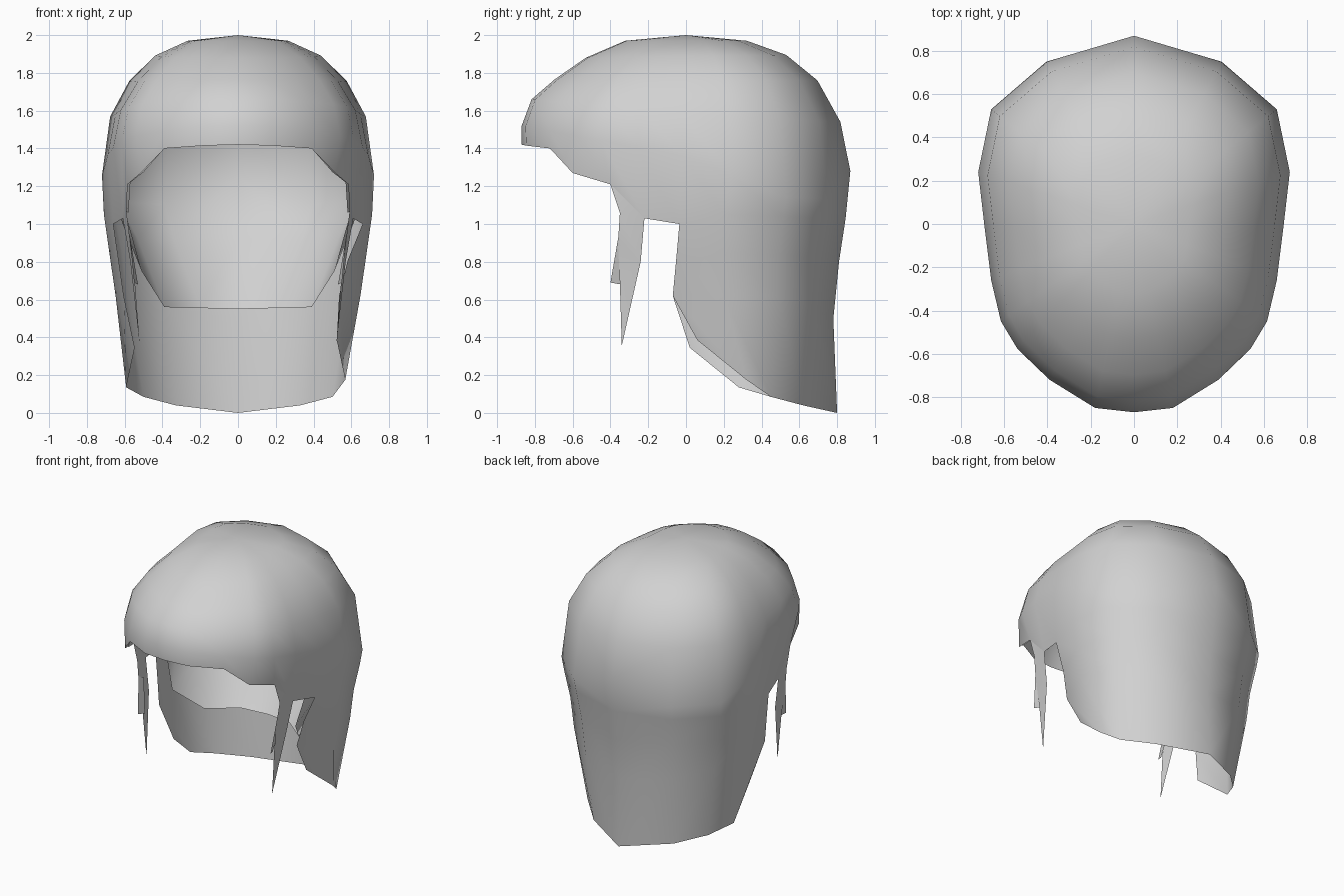
import bpy
import math

if "Cube" in bpy.data.objects:
    bpy.data.objects.remove(bpy.data.objects["Cube"])

gray = bpy.data.materials.new("warm_gray_hair")
gray.diffuse_color = (0.64, 0.64, 0.64, 1)
gray.use_nodes = True
gray.node_tree.nodes["Principled BSDF"].inputs["Base Color"].default_value = gray.diffuse_color


def build(name, verts, faces, angle=60):
    """Make a mesh of the right half and mirror it over x = 0."""
    mesh = bpy.data.meshes.new(name)
    mesh.from_pydata(verts, [], faces)
    mesh.materials.append(gray)
    obj = bpy.data.objects.new(name, mesh)
    bpy.context.collection.objects.link(obj)
    bpy.ops.object.select_all(action='DESELECT')
    obj.select_set(True)
    bpy.context.view_layer.objects.active = obj
    mod = obj.modifiers.new("mirror", 'MIRROR')
    mod.merge_threshold = 0.002
    bpy.ops.object.modifier_apply(modifier=mod.name)
    bpy.ops.object.shade_smooth_by_angle(angle=math.radians(angle))
    return obj


def loft(name, columns, top, inward=False):
    """Join neighbouring columns of points, all fanning from one top point."""
    verts, start = [top], []
    for col in columns:
        start.append(len(verts))
        verts += col
    faces = []
    for i in range(len(columns) - 1):
        a, b = start[i], start[i + 1]
        faces.append((0, a, b))
        m, n = len(columns[i]), len(columns[i + 1])
        for k in range(min(m, n) - 1):
            faces.append((a + k, a + k + 1, b + k + 1, b + k))
    if inward:
        faces = [f[::-1] for f in faces]
    return build(name, verts, faces)


# Widest outline, front middle to back middle
outline = [(0, -.87), (.18, -.85), (.39, -.72), (.54, -.575), (.615, -.45), (.66, -.26),
           (.69, -.02), (.72, .24), (.66, .53), (.405, .75), (0, .87)]
rings = (.37, .61, .80, .94, 1.0)
z_front = (1.97, 1.88, 1.765, 1.66, 1.52)
z_side = (1.97, 1.89, 1.755, 1.58, 1.36)
z_back = (1.97, 1.895, 1.76, 1.54, 1.28)
sag = {7: .08, 8: .17, 9: .16}  # the widest ring dips at the back corners

# Points hanging below the widest ring for every outline column
lower = [
    [(0, -.87, 1.42)],
    [(.18, -.845, 1.415)],
    [(.39, -.72, 1.40)],
    [(.515, -.60, 1.27)],
    [(.585, -.40, 1.21)],
    [(.61, -.22, 1.03)],
    [(.66, -.035, 1.0), (.632, -.052, .81), (.605, -.07, .62), (.535, .04, .365)],
    [(.71, .2, 1.05), (.68, .2, .84), (.648, .2, .62), (.58, .30, .155)],
    [(.65, .515, 1.04), (.612, .495, .84), (.585, .49, .62), (.50, .45, .085)],
    [(.395, .735, 1.03), (.375, .70, .82), (.36, .675, .55), (.33, .62, .04)],
    [(0, .845, 1.03), (0, .81, .8), (0, .78, .5), (0, .80, 0)],
]


def dome(i, sx=1.0, front=1.0, back=1.0, drop=0.0):
    x, y = outline[i]
    t = abs(y) / .87
    sy = front if y < 0 else back
    pts = [(x * f * sx, y * f * sy, s + (e - s) * t - drop)
           for f, s, e in zip(rings, z_side, z_front if y < 0 else z_back)]
    pts[-1] = (pts[-1][0], pts[-1][1], pts[-1][2] - sag.get(i, 0))
    return pts


# Outer hair: dome, fringe, side flaps and long back
outer = loft("outer_hair", [dome(i) + lower[i] for i in range(11)], (0, 0, 2.0))

# The flaps hang slightly uneven, the right one curling inward at its front edge
for v in outer.data.vertices:
    if v.co.z < .4 and abs(v.co.x) > .51:
        side = 1 if v.co.x > 0 else -1
        v.co.x -= .012
        v.co.y += .02 * side
        v.co.z += .02 * side
    elif v.co.x > 0 and v.co.y < -.04 and v.co.z < .9:
        v.co.x -= .07 if v.co.z < .7 else .05

# Inner lining, meeting the fringe edge and closing in at the nape
lining_low = [lower[i] for i in range(3)] + [
    [(.50, -.58, 1.275)],
    [(.57, -.39, 1.22)],
    [(.58, -.22, 1.06)],
    [(.60, -.035, 1.07), (.565, -.03, .95)],
    [(.61, .14, 1.0), (.51, -.05, .75)],
    [(.53, .36, .92), (.39, .16, .56)],
    [(.34, .56, .92), (.20, .32, .555)],
    [(0, .65, .92), (0, .35, .55)],
]
loft("inner_lining", [dome(i, .955, .97, .91, .026) + lining_low[i] for i in range(11)],
     (0, 0, 1.97), inward=True)

# Long pointed lock in front of each ear
lock = [(.585, -.40, 1.21), (.59, -.35, 1.06), (.57, -.36, .90), (.545, -.35, .685),
        (.52, -.34, .355), (.57, -.24, .80), (.61, -.22, 1.03)]
build("long_side_lock", lock, [(0, 1, 6), (1, 2, 5, 6), (2, 3, 5), (3, 4, 5)], 40)

# Short lock beside it
short = [(.575, -.355, .95), (.55, -.40, .69), (.53, -.345, .68), (.57, -.30, .92)]
build("short_side_lock", short, [(0, 1, 2, 3)], 40)
